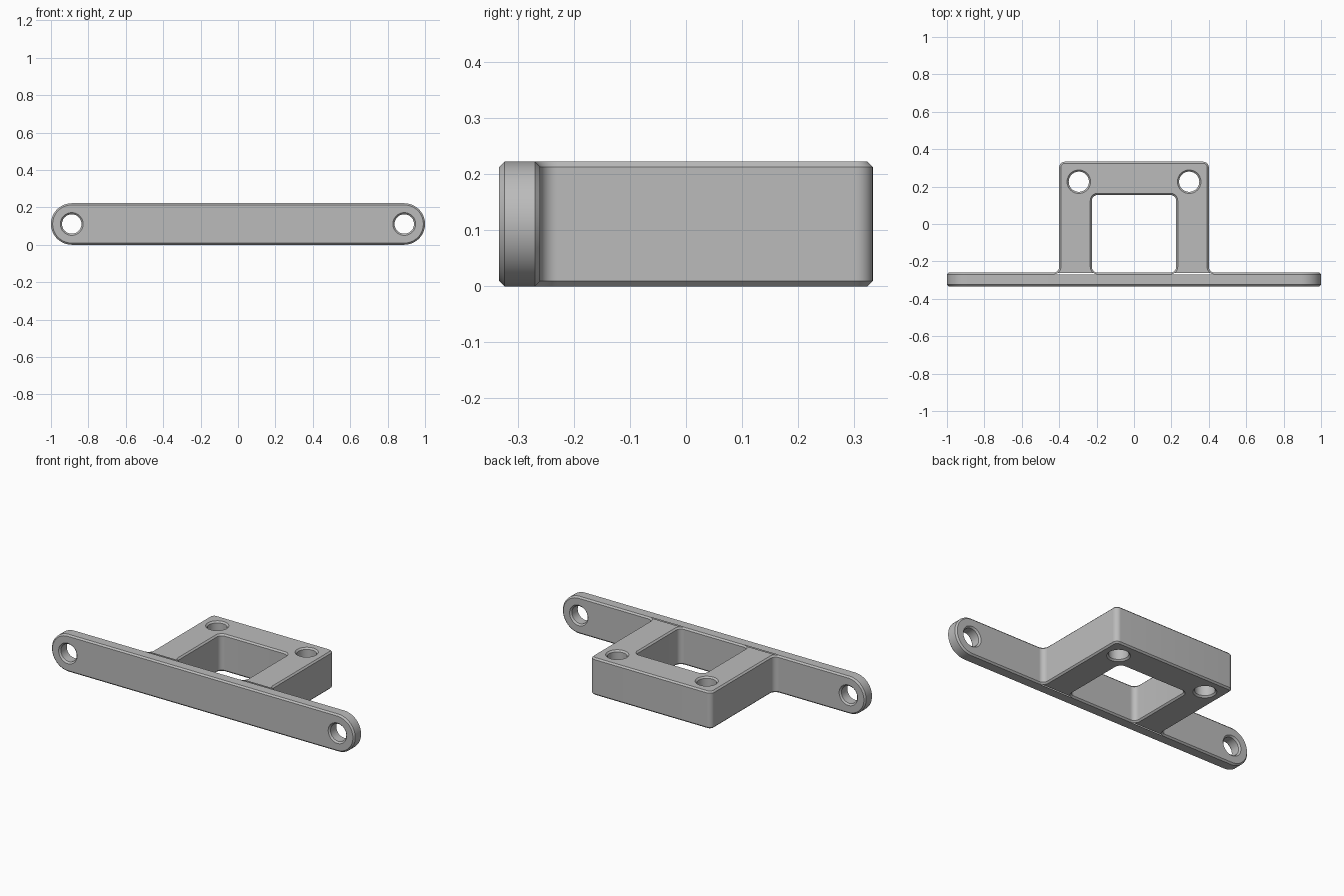
import bpy, bmesh, math
from mathutils import Vector

if "Cube" in bpy.data.objects:
    bpy.data.objects.remove(bpy.data.objects["Cube"])

C = 0.009                  # chamfer on every rim
H = 0.222                  # overall height
FRONT, BACK = -0.333, -0.26  # mounting plate faces
R = 0.03                   # corner radius in plan
ARM_IN, ARM_OUT = 0.225, 0.40


def arc(cx, cy, r, a0, a1, n=10):
    pts = []
    for i in range(n + 1):
        a = math.radians(a0 + (a1 - a0) * i / n)
        pts.append((cx + r * math.cos(a), cy + r * math.sin(a)))
    return pts


def hole(cx, cy, r):
    return lambda d: arc(cx, cy, r + d, 0, 360, 48)[:-1]


def chamfered_prism(bm, loops, lo, hi, to_3d):
    """Extrude outlines (functions of inset) from lo to hi with chamfered rims."""
    levels = [(lo, C), (lo + C, 0), (hi - C, 0), (hi, C)]
    caps = ([], [])
    for loop in loops:
        rings = [[bm.verts.new(to_3d(u, v, w)) for u, v in loop(d)] for w, d in levels]
        n = len(rings[0])
        for a, b in zip(rings, rings[1:]):
            for i in range(n):
                j = (i + 1) % n
                bm.faces.new((a[i], a[j], b[j], b[i]))
        for cap, ring in zip(caps, (rings[0], rings[-1])):
            cap += [bm.edges.get((ring[i], ring[(i + 1) % n])) for i in range(n)]
    axis = Vector(to_3d(0, 0, 1)) - Vector(to_3d(0, 0, 0))
    for cap in caps:
        bmesh.ops.triangle_fill(bm, use_beauty=True, edges=cap, normal=axis)


# Plate: a slot shape standing upright, with a screw hole at each end
def plate_outline(d):
    r = H / 2
    return (arc(1 - r, r, r - d, -90, 90, 24) + arc(r - 1, r, r - d, 90, 270, 24))


# Frame: U shape in plan, flared where its arms meet the plate
def frame_outline(d):
    yf, yb, yw = BACK + R, 0.333 - R, 0.155 - R
    xo, xi = ARM_OUT + R, ARM_IN - R
    return (arc(xo, yf, R + d, 270, 180)
            + arc(ARM_OUT - R, yb, R - d, 0, 90)
            + arc(R - ARM_OUT, yb, R - d, 90, 180)
            + arc(-xo, yf, R + d, 0, -90)
            + arc(-xi, yf, R + d, 270, 180)
            + arc(-xi, yw, R + d, 180, 90)
            + arc(xi, yw, R + d, 90, 0)
            + arc(xi, yf, R + d, 0, -90))


bm = bmesh.new()
chamfered_prism(bm, [plate_outline] + [hole(s * 0.889, H / 2, 0.052) for s in (-1, 1)],
                FRONT, BACK, lambda u, v, w: (u, w, v))

# Open the plate's back where the two arms join it
x0, x1 = ARM_IN - R, ARM_OUT + R
for x in (-x1, -x0, x0, x1):
    bmesh.ops.bisect_plane(bm, geom=bm.verts[:] + bm.edges[:] + bm.faces[:],
                           dist=1e-6, plane_co=(x, 0, 0), plane_no=(1, 0, 0))
joint = [f for f in bm.faces
         if x0 < abs(f.calc_center_median().x) < x1
         and f.calc_center_median().y > BACK - C + 0.001]
bmesh.ops.delete(bm, geom=joint, context='FACES')

chamfered_prism(bm, [frame_outline] + [hole(s * 0.295, 0.226, 0.054) for s in (-1, 1)],
                0, H, lambda u, v, w: (u, v, w))
# Open the arm ends, then weld them to the plate
ends = [f for f in bm.faces
        if x0 < abs(f.calc_center_median().x) < x1
        and min(v.co.y for v in f.verts) > BACK - C - 1e-4
        and max(v.co.y for v in f.verts) < BACK + 1e-5]
bmesh.ops.delete(bm, geom=ends, context='FACES')
bmesh.ops.remove_doubles(bm, verts=bm.verts[:], dist=1e-5)
bmesh.ops.recalc_face_normals(bm, faces=bm.faces[:])

mesh = bpy.data.meshes.new("mounting_bracket")
bm.to_mesh(mesh)
bm.free()
bracket = bpy.data.objects.new("mounting_bracket", mesh)
bpy.context.collection.objects.link(bracket)

grey = bpy.data.materials.new("plain grey")
grey.diffuse_color = (0.5, 0.5, 0.5, 1)
grey.use_nodes = True
grey.node_tree.nodes["Principled BSDF"].inputs["Base Color"].default_value = grey.diffuse_color
mesh.materials.append(grey)

bpy.context.view_layer.objects.active = bracket
bracket.select_set(True)
bpy.ops.object.shade_smooth_by_angle(angle=math.radians(30))
